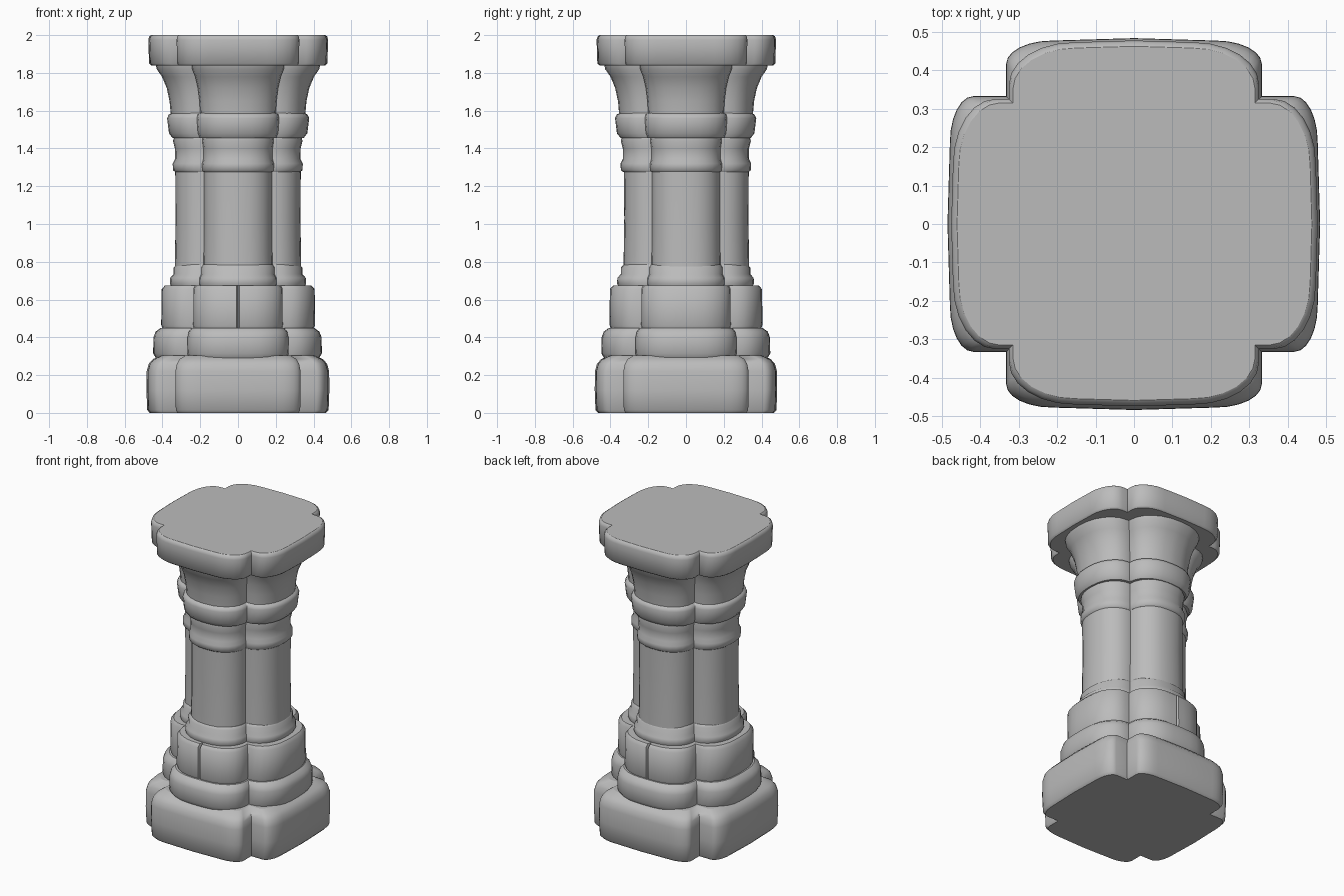
import bpy, bmesh, math, random

random.seed(4)
if "Cube" in bpy.data.objects:
    bpy.data.objects.remove(bpy.data.objects["Cube"], do_unlink=True)

stone = bpy.data.materials.new("grey stone")
stone.use_nodes = True
GREY = (0.5, 0.5, 0.5, 1)
stone.diffuse_color = GREY
stone.node_tree.nodes["Principled BSDF"].inputs["Base Color"].default_value = GREY

ARC = 6  # steps along each rounded arm corner


def outline(reach, notch, depth, width, seams, wear):
    """Cross-shaped ring: four arms with elliptical corners; seams lists the arms with a joint."""
    points = []
    for arm in range(4):
        r = reach + wear[arm]
        half = [(r - depth * (1 - math.cos(a)), notch - width * (1 - math.sin(a)))
                for a in (math.pi / 2 * i / ARC for i in range(ARC + 1))]
        crown = r + 0.03 * (notch - width)
        mid = [(crown, -0.008), (r - 0.025, 0), (crown, 0.008)] if arm in seams else [(crown, 0)]
        local = [(notch, -notch)] + [(o, -s) for o, s in reversed(half)] + mid + half
        turn = arm * math.pi / 2
        c, s = math.cos(turn), math.sin(turn)
        points += [(o * c - t * s, o * s + t * c) for o, t in local]
    return points


def tier(name, profile, notch, depth, width, seams=()):
    """Loft cross-shaped rings along a profile of (height, reach)."""
    bm = bmesh.new()
    wear = [random.uniform(-0.003, 0.003) for _ in range(4)]
    widest = max(r for z, r in profile)
    rings = []
    for z, reach in profile:
        k = reach / widest
        pts = outline(reach, notch * k, depth * k, width * k, seams, wear)
        rings.append([bm.verts.new((x, y, z)) for x, y in pts])
    n = len(rings[0])
    for low, high in zip(rings, rings[1:]):
        for i in range(n):
            j = (i + 1) % n
            bm.faces.new((low[i], low[j], high[j], high[i]))
    bm.faces.new(list(reversed(rings[0])))
    bm.faces.new(rings[-1])
    bmesh.ops.recalc_face_normals(bm, faces=bm.faces)
    mesh = bpy.data.meshes.new(name)
    bm.to_mesh(mesh)
    bm.free()
    mesh.materials.append(stone)
    obj = bpy.data.objects.new(name, mesh)
    bpy.context.collection.objects.link(obj)
    bpy.ops.object.select_all(action="DESELECT")
    obj.select_set(True)
    bpy.context.view_layer.objects.active = obj
    bpy.ops.object.shade_smooth_by_angle(angle=math.radians(50))
    # Keep the end caps flat
    for face in mesh.polygons[-2:]:
        face.use_smooth = False


# Foot of the pillar
tier("base_block", [(0, 0.462), (0.015, 0.475), (0.12, 0.479), (0.22, 0.478), (0.26, 0.467),
                    (0.285, 0.445), (0.305, 0.40)], 0.332, 0.06, 0.12)
tier("lower_step", [(0.29, 0.43), (0.315, 0.445), (0.40, 0.443), (0.43, 0.432), (0.45, 0.405)],
     0.268, 0.155, 0.205)
tier("jointed_step", [(0.44, 0.395), (0.465, 0.405), (0.655, 0.403), (0.675, 0.385)],
     0.237, 0.14, 0.19, seams=(1, 3))
tier("foot_moulding", [(0.66, 0.35), (0.685, 0.362), (0.715, 0.36), (0.735, 0.342),
                       (0.77, 0.342), (0.785, 0.325)], 0.205, 0.15, 0.185)

# Shaft
tier("shaft", [(0.77, 0.332), (1.03, 0.328), (1.29, 0.33)], 0.182, 0.145, 0.16)

# Neck and flared head
tier("neck_collar", [(1.275, 0.33), (1.285, 0.342), (1.32, 0.344), (1.345, 0.331),
                     (1.40, 0.332), (1.44, 0.342), (1.465, 0.335)], 0.19, 0.15, 0.17)
tier("neck_ring", [(1.455, 0.345), (1.48, 0.364), (1.56, 0.374), (1.58, 0.365), (1.59, 0.34)],
     0.218, 0.15, 0.195)
tier("flared_head", [(1.57, 0.355), (1.65, 0.362), (1.72, 0.377), (1.78, 0.402),
                     (1.82, 0.43), (1.845, 0.435)], 0.245, 0.17, 0.225)
tier("top_slab", [(1.84, 0.455), (1.85, 0.466), (1.975, 0.47), (1.993, 0.465), (2.0, 0.455)],
     0.325, 0.11, 0.17)
